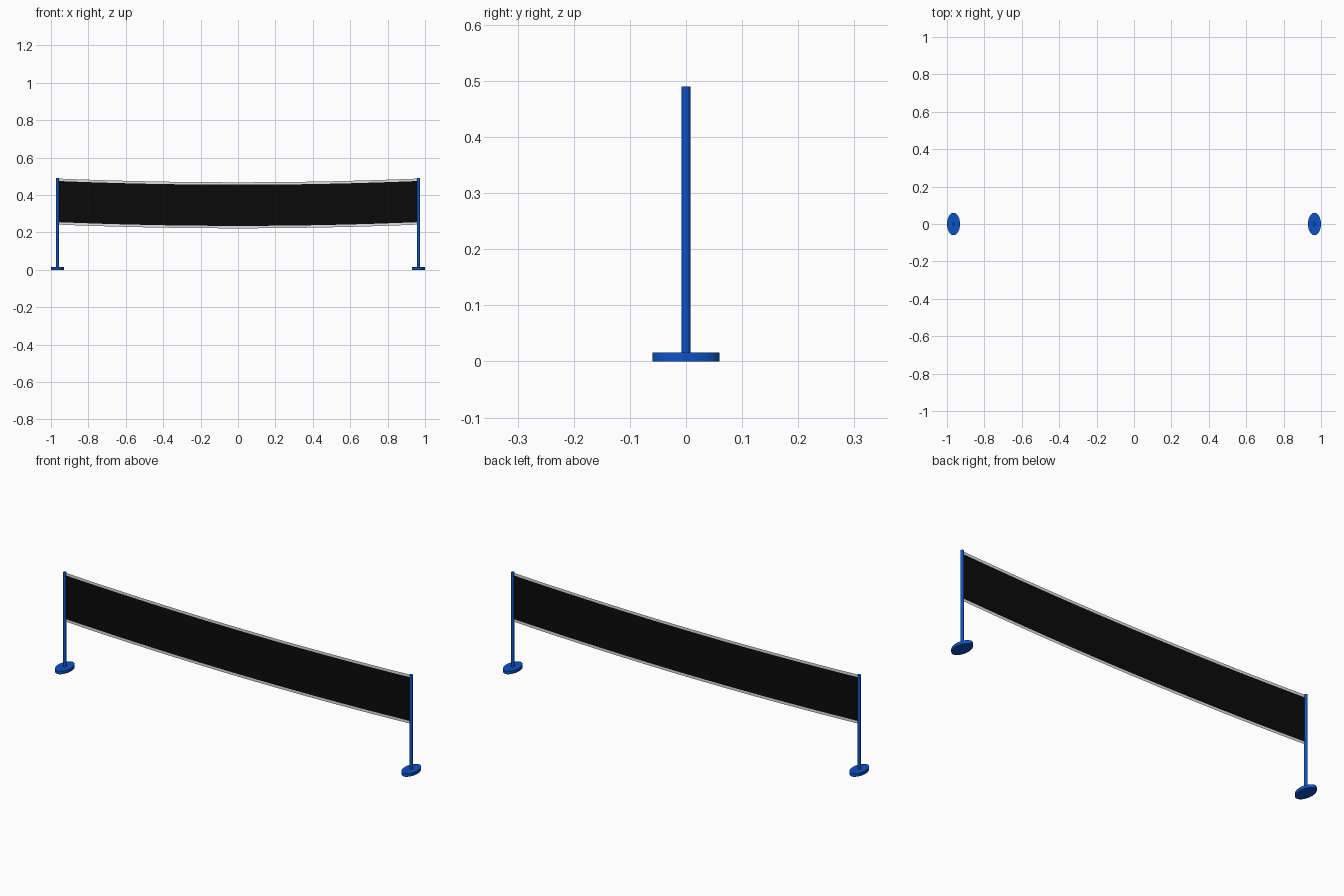
import bpy, bmesh, math

if "Cube" in bpy.data.objects:
    bpy.data.objects.remove(bpy.data.objects["Cube"])

POST_X = 0.965      # post centre
SAG = 0.02          # drop of the net at midspan


def material(name, rgb):
    m = bpy.data.materials.new(name)
    m.diffuse_color = (*rgb, 1)
    m.use_nodes = True
    m.node_tree.nodes["Principled BSDF"].inputs["Base Color"].default_value = m.diffuse_color
    return m


blue = material("blue paint", (0.004, 0.085, 0.56))
black = material("black netting", (0.003, 0.003, 0.003))
white = material("white tape", (0.75, 0.75, 0.73))


def cylinder(name, x, rx, ry, z0, z1, sides):
    bpy.ops.mesh.primitive_cylinder_add(vertices=sides, radius=1, depth=1,
                                        location=(x, 0, (z0 + z1) / 2))
    ob = bpy.context.object
    ob.name = name
    ob.scale = (rx, ry, z1 - z0)
    bpy.ops.object.transform_apply(location=False, rotation=False, scale=True)
    ob.data.materials.append(blue)
    bpy.ops.object.shade_smooth_by_angle(angle=math.radians(40))


def sagging_strip(name, z0, z1, mat, segments=16):
    """Single-sheet ribbon between the posts, hanging in a parabola."""
    bm = bmesh.new()
    columns = []
    for i in range(segments + 1):
        t = 2 * i / segments - 1
        drop = SAG * (1 - t * t)
        columns.append([bm.verts.new((t * POST_X, 0, z - drop)) for z in (z0, z1)])
    for a, b in zip(columns, columns[1:]):
        bm.faces.new((a[0], b[0], b[1], a[1]))
    me = bpy.data.meshes.new(name)
    bm.to_mesh(me)
    bm.free()
    me.materials.append(mat)
    bpy.context.collection.objects.link(bpy.data.objects.new(name, me))


# Posts on oval feet
for side, x in (("left", -POST_X), ("right", POST_X)):
    cylinder(side + "_base", x, 0.035, 0.06, 0, 0.016, 32)
    cylinder(side + "_post", x, 0.008, 0.008, 0.016, 0.49, 16)

# Net with tape along both edges
sagging_strip("net", 0.255, 0.475, black)
sagging_strip("top_tape", 0.475, 0.488, white)
sagging_strip("bottom_tape", 0.242, 0.255, white)
